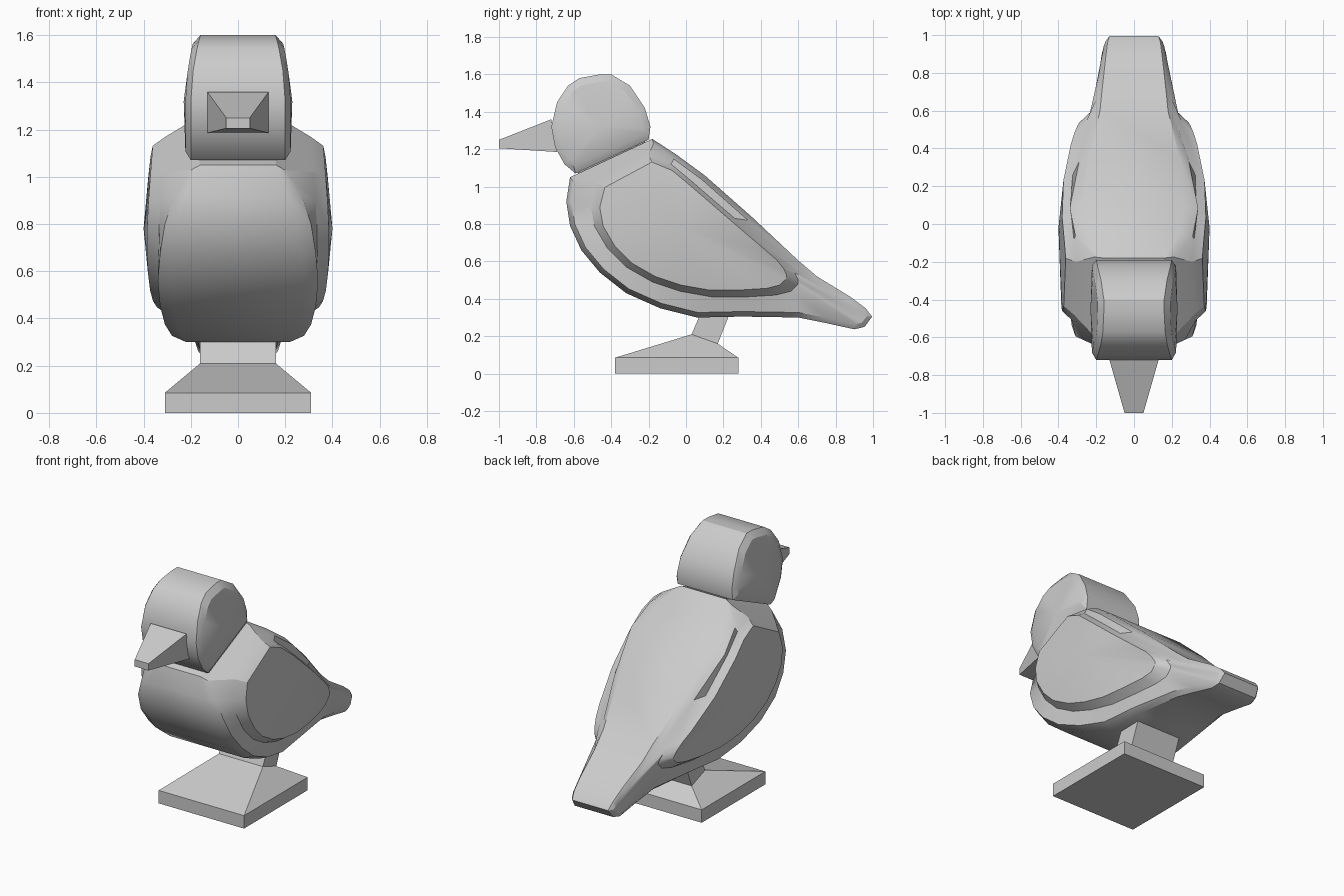
import bpy, bmesh
from mathutils import Vector

cube = bpy.data.objects.get("Cube")
if cube:
    bpy.data.objects.remove(cube)

grey = bpy.data.materials.new("plain grey")
grey.use_nodes = True
grey.diffuse_color = (0.6, 0.6, 0.6, 1)
grey.node_tree.nodes["Principled BSDF"].inputs["Base Color"].default_value = grey.diffuse_color


def loft(name, rings, tips=None, smooth=True):
    """Skin a row of equal rings; close the ends with fans to tips, or flat."""
    bm = bmesh.new()
    loops = [[bm.verts.new(p) for p in ring] for ring in rings]
    count = len(loops[0])
    for a, b in zip(loops, loops[1:]):
        for i in range(count):
            j = (i + 1) % count
            bm.faces.new((a[i], a[j], b[j], b[i]))
    for k, loop in enumerate((loops[0], loops[-1])):
        if tips:
            tip = bm.verts.new(tips[k])
            for i in range(count):
                bm.faces.new((loop[i], loop[(i + 1) % count], tip))
        else:
            bm.faces.new(loop)
    bmesh.ops.recalc_face_normals(bm, faces=bm.faces)
    mesh = bpy.data.meshes.new(name)
    bm.to_mesh(mesh)
    bm.free()
    obj = bpy.data.objects.new(name, mesh)
    bpy.context.collection.objects.link(obj)
    mesh.materials.append(grey)
    if smooth:
        bpy.ops.object.select_all(action="DESELECT")
        obj.select_set(True)
        bpy.context.view_layer.objects.active = obj
        bpy.ops.object.shade_smooth_by_angle(angle=0.5)
    return obj


def mirrored_loft(name, half_rings, tip):
    """Rings run from the middle outwards to +x and are mirrored to -x."""
    flip = lambda p: (-p[0], p[1], p[2])
    left = [[flip(p) for p in ring] for ring in reversed(half_rings)]
    return loft(name, left + half_rings, (flip(tip), tip))


def inset(outline, distance):
    """Move each (y, z) point of a counter-clockwise outline inwards."""
    result = []
    for i, point in enumerate(outline):
        before = Vector(outline[i - 1])
        after = Vector(outline[(i + 1) % len(outline)])
        along = (after - before).normalized()
        result.append(Vector(point) + distance * Vector((-along.y, along.x)))
    return result


def rectangle(half_width, front, back):
    """Four corners between a front and a back (y, z) edge."""
    return [(-half_width, *front), (half_width, *front),
            (half_width, *back), (-half_width, *back)]


# Body outline: y, z, half width of the middle panel, half width of the bevel
body = [
    (-.62, 1.05, .16, .2), (-.64, .92, .21, .27), (-.62, .79, .25, .31),
    (-.56, .66, .27, .33), (-.46, .54, .28, .34), (-.32, .43, .27, .33),
    (-.14, .35, .25, .31), (.06, .3, .22, .28), (.3, .305, .21, .25),
    (.6, .3, .17, .2), (.75, .27, .16, .18), (.9, .237, .15, .17),
    (.955, .25, .14, .16), (.995, .305, .13, .15), (.96, .35, .14, .16),
    (.88, .41, .15, .17), (.7, .52, .17, .19), (.6, .605, .18, .21),
    (.35, .84, .24, .29), (.1, 1.06, .27, .34), (-.05, 1.17, .24, .31),
    (-.18, 1.255, .16, .21),
]
# Wing outline, point for point with the body
wing = [
    (-.48, 1.02), (-.51, .9), (-.49, .79), (-.42, .67), (-.32, .57),
    (-.18, .49), (-.03, .44), (.14, .41), (.32, .41), (.48, .42),
    (.56, .44), (.59, .47), (.6, .48), (.6, .5), (.59, .52), (.58, .54),
    (.54, .59), (.47, .65), (.26, .83), (.04, 1.02), (-.08, 1.12),
    (-.2, 1.17),
]


def wing_x(y, z):
    return 0.4 - 0.18 * (y + 0.15) ** 2 - 0.35 * (z - 0.8) ** 2


outline = [p[:2] for p in body]
centre = Vector((-0.02, 0.78))
wing_top = [centre + 0.9 * (Vector(p) - centre) for p in wing]
middle_ring = [(w, y, z) for y, z, w, _ in body]
bevel_ring = [(row[3], *p) for row, p in zip(body, inset(outline, 0.027))]
wing_foot = [(wing_x(y, z) - 0.045, y, z) for y, z in wing]
wing_ring = [(wing_x(y, z), y, z) for y, z in wing_top]
mirrored_loft("body_with_wings", [middle_ring, bevel_ring, wing_foot, wing_ring],
              (0.4, *centre))

# Head: a rounded block tilted with the neck
head = [
    (-.2, 1.25), (-.19, 1.32), (-.22, 1.42), (-.3, 1.54), (-.4, 1.6),
    (-.46, 1.6), (-.57, 1.58), (-.63, 1.54), (-.69, 1.45), (-.72, 1.32),
    (-.7, 1.21), (-.65, 1.12), (-.59, 1.07),
]


def head_x(z):
    return 0.2 - 0.45 * max(0, z - 1.3) ** 2


middle_ring = [(head_x(z), y, z) for y, z in head]
bevel_ring = [(head_x(z) + 0.023, y, z) for y, z in inset(head, 0.04)]
mirrored_loft("head", [middle_ring, bevel_ring], (0.23, -0.45, 1.32))

# Neck: a narrow filler between head and body
loft("neck", [rectangle(.14, (-.57, 1.0), (-.2, 1.18)),
              rectangle(.14, (-.58, 1.1), (-.23, 1.28))], smooth=False)

# Beak: a tapered block
loft("beak", [rectangle(.13, (-.72, 1.36), (-.69, 1.185)),
              rectangle(.05, (-1, 1.25), (-1, 1.205))], smooth=False)

# Stand: slab, sloped top and leaning leg
loft("stand", [rectangle(.31, (-.38, 0), (.28, 0)),
               rectangle(.31, (-.38, .085), (.28, .085)),
               rectangle(.16, (.03, .21), (.17, .16)),
               rectangle(.16, (.09, .35), (.245, .35))], smooth=False)
